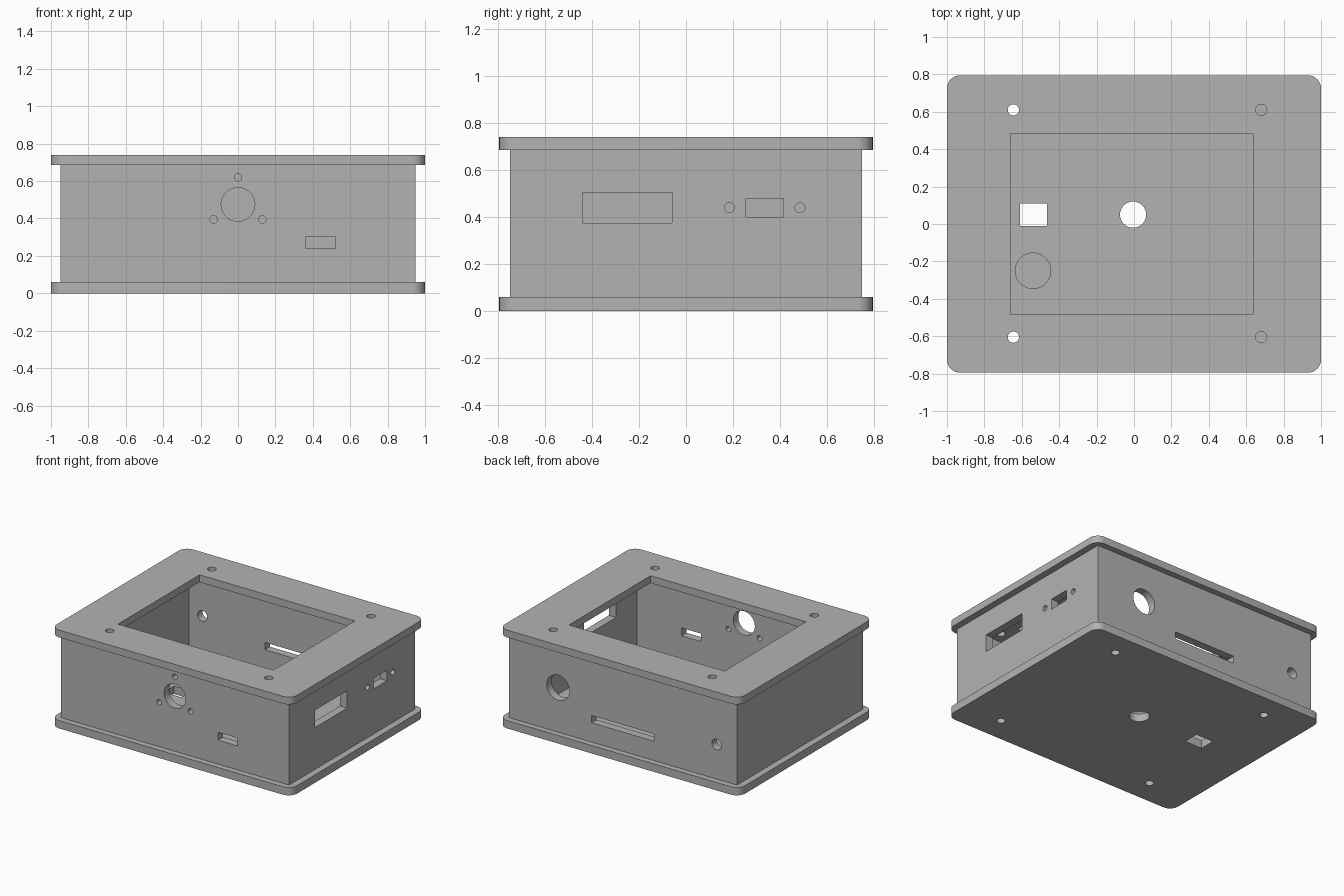
import bpy, bmesh, math
from mathutils import Matrix, Vector

if "Cube" in bpy.data.objects:
    bpy.data.objects.remove(bpy.data.objects["Cube"], do_unlink=True)

grey = bpy.data.materials.new("panel_grey")
grey.use_nodes = True
COLOUR = (0.45, 0.45, 0.45, 1)
grey.diffuse_color = COLOUR
grey.node_tree.nodes["Principled BSDF"].inputs["Base Color"].default_value = COLOUR

T = 0.06                      # wall thickness
H = 0.74                      # total height
HOLE = 0.03                   # screw hole radius


def make(name, bm):
    mesh = bpy.data.meshes.new(name)
    bm.to_mesh(mesh)
    bm.free()
    mesh.materials.append(grey)
    ob = bpy.data.objects.new(name, mesh)
    bpy.context.collection.objects.link(ob)
    return ob


def box(name, x, y, z, radius=0):
    """Box from (min, max) pairs, with optional rounded upright edges."""
    lo, hi = (Vector(p) for p in zip(x, y, z))
    bm = bmesh.new()
    bmesh.ops.create_cube(bm, size=1)
    bmesh.ops.scale(bm, vec=hi - lo, verts=bm.verts)
    bmesh.ops.translate(bm, vec=(lo + hi) / 2, verts=bm.verts)
    if radius:
        upright = [e for e in bm.edges
                   if abs(e.verts[0].co.z - e.verts[1].co.z) > 0.01]
        bmesh.ops.bevel(bm, geom=upright, offset=radius, segments=8,
                        profile=0.5, affect='EDGES')
    return make(name, bm)


def rod(centre, radius, axis, length=0.3):
    """Round cutter along an axis."""
    turn = {'X': Matrix.Rotation(math.pi / 2, 4, 'Y'),
            'Y': Matrix.Rotation(math.pi / 2, 4, 'X'),
            'Z': Matrix()}[axis]
    bm = bmesh.new()
    bmesh.ops.create_cone(bm, cap_ends=True, segments=40, radius1=radius,
                          radius2=radius, depth=length,
                          matrix=Matrix.Translation(centre) @ turn)
    return make("cutter", bm)


def slot(x, y, z):
    return box("cutter", x, y, z)


def cut(ob, cutters):
    """Subtract every cutter, then bake the result and remove the cutters."""
    for c in cutters:
        c.hide_render = True
        mod = ob.modifiers.new("cut", 'BOOLEAN')
        mod.operation, mod.solver, mod.object = 'DIFFERENCE', 'EXACT', c
    bpy.context.view_layer.update()
    graph = bpy.context.evaluated_depsgraph_get()
    baked = bpy.data.meshes.new_from_object(ob.evaluated_get(graph))
    ob.modifiers.clear()
    ob.data = baked
    for c in cutters:
        bpy.data.objects.remove(c, do_unlink=True)


# Bottom plate: vent, cable opening, shallow round seat, screw holes
bottom = box("bottom_plate", (-1, 1), (-0.795, 0.795), (0, T), 0.07)
cuts = [rod((-0.005, 0.05, 0), 0.07, 'Z'),
        slot((-0.61, -0.465), (-0.01, 0.11), (-0.1, 0.2)),
        rod((-0.54, -0.25, T), 0.095, 'Z', 0.03)]
for y in (-0.605, 0.61):
    cuts.append(rod((-0.645, y, 0), HOLE, 'Z'))
    cuts.append(rod((0.68, y, 0), HOLE, 'Z', 0.08))   # blind, from below
cut(bottom, cuts)

# Top plate: display window and screw holes
top = box("top_plate", (-1, 1), (-0.795, 0.795), (H - 0.055, H), 0.07)
cuts = [slot((-0.66, 0.635), (-0.485, 0.485), (0.5, 1))]
cuts += [rod((x, y, H), HOLE, 'Z') for x in (-0.645, 0.68) for y in (-0.605, 0.61)]
cut(top, cuts)

# Wall frame, open above and below
walls = box("walls", (-0.95, 0.95), (-0.75, 0.75), (T, H - 0.055))
cuts = [slot((T - 0.95, 0.95 - T), (T - 0.75, 0.75 - T), (-0.1, 1))]
# front: round connector with three screws, small port
cuts += [rod((x, -0.75, z), r, 'Y') for x, z, r in
         ((0, 0.475, 0.09), (0, 0.62, 0.02), (-0.13, 0.395, 0.02), (0.13, 0.395, 0.02))]
cuts.append(slot((0.36, 0.52), (-0.9, -0.6), (0.24, 0.30)))
# +x side: large port, small port with a screw on each side
cuts += [slot((0.8, 1.1), (-0.44, -0.06), (0.375, 0.505)),
         slot((0.8, 1.1), (0.255, 0.415), (0.40, 0.48))]
cuts += [rod((0.95, y, 0.44), 0.021, 'X') for y in (0.185, 0.485)]
# back: round opening, card slot, cable hole
cuts += [rod((0.54, 0.75, 0.395), 0.095, 'Y'),
         slot((-0.26, 0.26), (0.6, 0.9), (0.205, 0.26)),
         rod((-0.78, 0.75, 0.32), 0.04, 'Y')]
cut(walls, cuts)

# Smooth round surfaces, sharp corners
bpy.ops.object.select_all(action='DESELECT')
for ob in (bottom, top, walls):
    ob.select_set(True)
bpy.context.view_layer.objects.active = walls
bpy.ops.object.shade_smooth_by_angle(angle=math.radians(30))
